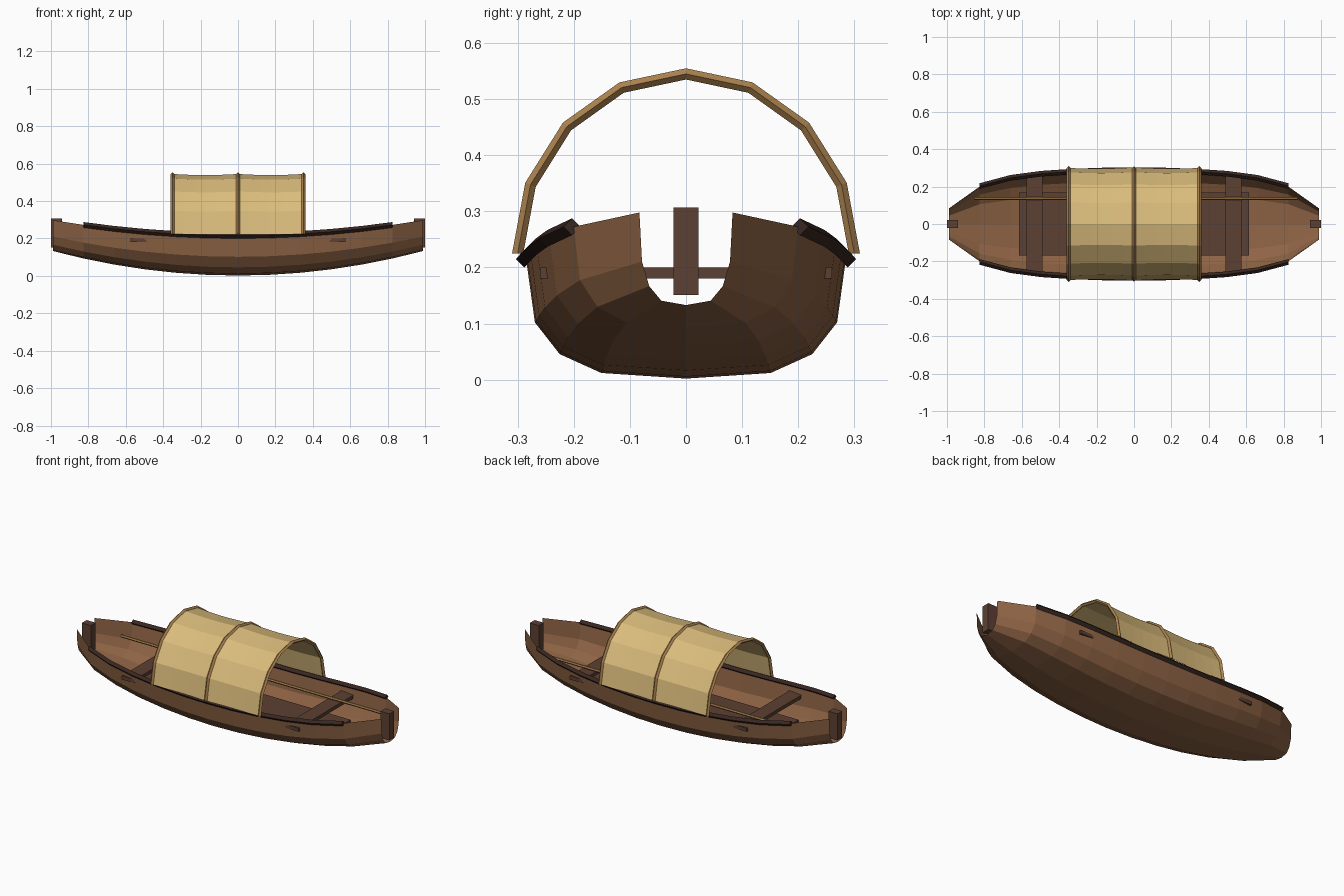
import bpy, bmesh
from math import sin, cos, pi

if "Cube" in bpy.data.objects:
    bpy.data.objects.remove(bpy.data.objects["Cube"])


def material(name, rgb):
    m = bpy.data.materials.new(name)
    m.diffuse_color = (*rgb, 1)
    m.use_nodes = True
    m.node_tree.nodes["Principled BSDF"].inputs["Base Color"].default_value = m.diffuse_color
    return m


HULL = material("hull_wood", (0.27, 0.125, 0.058))
DARK = material("dark_wood", (0.107, 0.051, 0.033))
TRIM = material("trim_wood", (0.04, 0.02, 0.015))
CLOTH = material("woven_mat", (0.70, 0.50, 0.20))
CANE = material("cane", (0.42, 0.23, 0.08))


def loft(name, rings, mat, closed=False):
    """Skin a list of point rings; closed rings become capped tubes."""
    bm = bmesh.new()
    vs = [[bm.verts.new(p) for p in r] for r in rings]
    n = len(rings[0])
    for a, b in zip(vs, vs[1:]):
        for i in range(n if closed else n - 1):
            j = (i + 1) % n
            bm.faces.new((a[i], a[j], b[j], b[i]))
    if closed:
        bm.faces.new(vs[0])
        bm.faces.new(vs[-1])
    bmesh.ops.recalc_face_normals(bm, faces=bm.faces)
    me = bpy.data.meshes.new(name)
    bm.to_mesh(me)
    bm.free()
    me.materials.append(mat)
    ob = bpy.data.objects.new(name, me)
    bpy.context.collection.objects.link(ob)
    return ob


def box(name, x, y, z, mat):
    """Box from (min, max) ranges."""
    rings = [[(px, y[0], z[0]), (px, y[1], z[0]), (px, y[1], z[1]), (px, y[0], z[1])] for px in x]
    return loft(name, rings, mat, True)


# Hull: one half section scaled along 13 stations
HALF_WIDTH = (0.285, 0.283, 0.277, 0.266, 0.244, 0.2, 0.083)
SECTION = ((1, 1), (0.945, 0.47), (0.79, 0.205), (0.53, 0.047), (0, 0))


def station(i):
    t = i / 6
    return 0.99 * t, HALF_WIDTH[abs(i)], 0.002 + 0.131 * t * t, 0.215 + 0.083 * t * t


rings = []
for i in range(-6, 7):
    x, w, low, high = station(i)
    half = [(w * a, low + (high - low) * b) for a, b in SECTION]
    full = half + [(-y, z) for y, z in half[-2::-1]]
    rings.append([(x, y, z) for y, z in full])
loft("hull", rings, HULL)

# Gunwale rails: diamond section following the hull edge
for side, label in ((-1, "front"), (1, "back")):
    rings = []
    for i in range(-5, 6):
        x, w, low, high = station(i)
        y, r = side * (w + 0.003), 0.015
        rings.append([(x, y + r, high), (x, y, high + r), (x, y - r, high), (x, y, high - r)])
    loft(label + "_rail", rings, TRIM, True)

# Floor boards, cross seats and end posts
box("floor", (-0.615, 0.615), (-0.168, 0.168), (0.082, 0.097), DARK)
for s, label in ((-1, "left"), (1, "right")):
    box(label + "_seat", (s * 0.49, s * 0.575), (-0.26, 0.26), (0.18, 0.2), DARK)
    box(label + "_post", (s * 0.942, s * 1.0), (-0.022, 0.022), (0.151, 0.307), DARK)


# Canopy arch shared by hoops and mat
def arch(x, k=1.0, grow=0.0):
    pts = []
    for i in range(9):
        a = -pi / 2 + pi * i / 8
        pts.append((x, (0.3 * k + grow) * sin(a), 0.225 + (0.32 * k + grow) * cos(a)))
    return pts


# Hoops: diamond section bent along the arch
for x, label in ((-0.35, "left"), (0, "middle"), (0.35, "right")):
    r = 0.01
    rings = list(zip(arch(x, 1, r), arch(x + r), arch(x, 1, -r), arch(x - r)))
    loft(label + "_hoop", rings, CANE, True)

# Woven mat sagging slightly between hoops
loft("canopy", [arch(-0.35 + 0.7 * i / 12, 1 - 0.02 * abs(sin(pi * i / 6))) for i in range(13)], CLOTH)

# Punting pole resting on the seats
loft("pole", [[(x, 0.137 + 0.008 * cos(k * pi / 3), 0.209 + 0.008 * sin(k * pi / 3)) for k in range(6)]
              for x in (-0.855, 0.875)], CANE, True)
